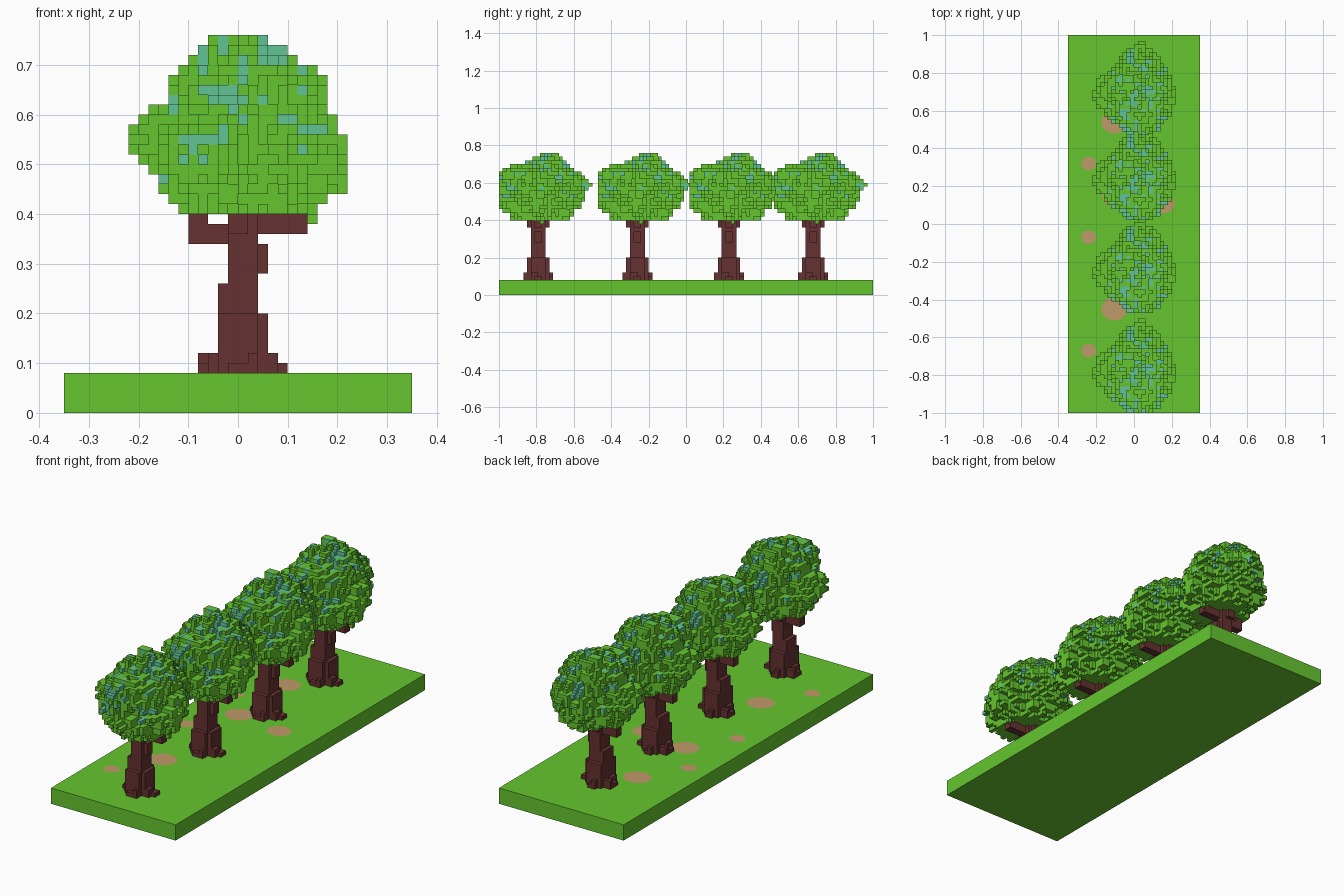
import bpy, bmesh, math, random

if "Cube" in bpy.data.objects:
    bpy.data.objects.remove(bpy.data.objects["Cube"])

random.seed(8)
V = 0.02                                  # voxel size


def material(name, rgb):
    m = bpy.data.materials.new(name)
    m.diffuse_color = (*rgb, 1)
    m.use_nodes = True
    m.node_tree.nodes["Principled BSDF"].inputs["Base Color"].default_value = m.diffuse_color
    return m


GREEN = material("leaf and grass green", (0.130, 0.565, 0.028))
TEAL = material("teal leaf", (0.120, 0.560, 0.300))
BROWN = material("bark brown", (0.132, 0.031, 0.031))
DIRT = material("dirt tan", (0.530, 0.325, 0.143))


def add_object(name, mesh, loc=(0, 0, 0)):
    ob = bpy.data.objects.new(name, mesh)
    ob.location = loc
    bpy.context.collection.objects.link(ob)
    return ob


def fill(vox, lo, hi, mat=0):
    for i in range(lo[0], hi[0]):
        for j in range(lo[1], hi[1]):
            for k in range(lo[2], hi[2]):
                vox[(i, j, k)] = mat


def exposed(vox):
    """Every open voxel side as (voxel, axis, side)."""
    for p in vox:
        for ax in range(3):
            for side in (0, 1):
                q = list(p)
                q[ax] += 2 * side - 1
                if tuple(q) not in vox:
                    yield p, ax, side


def voxel_mesh(name, vox, mats):
    """Mesh of the exposed faces of a set of voxels."""
    verts, faces, idx = {}, [], []
    for p, ax, side in exposed(vox):
        u, w = (ax + 1) % 3, (ax + 2) % 3
        ring = []
        for a, b in ((0, 0), (1, 0), (1, 1), (0, 1)):
            c = list(p)
            c[ax] += side
            c[u] += a
            c[w] += b
            ring.append(verts.setdefault(tuple(c), len(verts)))
        faces.append(ring if side else ring[::-1])
        idx.append(vox[p])
    me = bpy.data.meshes.new(name)
    me.from_pydata([[c * V for c in v] for v in verts], [], faces)
    for m in mats:
        me.materials.append(m)
    for poly, mat in zip(me.polygons, idx):
        poly.material_index = mat
    return me


# Trunk: stacked blocks, roots and stub branches (voxel units)
trunk = {}
for lo, hi in (
    ((-2, -3, 4), (2, 3, 10)), ((-2, -2, 10), (2, 2, 13)), ((2, -2, 4), (3, 2, 10)),
    ((-1, -2, 13), (2, 2, 22)),
    ((-4, -1, 4), (5, 1, 5)), ((-3, -2, 4), (4, 0, 6)), ((-4, 1, 4), (-2, 2, 6)),
    ((-1, -4, 4), (1, 4, 5)), ((1, -4, 4), (2, -2, 6)), ((-1, 2, 4), (0, 4, 6)),
    ((-5, -1, 17), (-1, 1, 19)), ((-5, -1, 19), (-3, 1, 22)),
    ((2, -1, 18), (7, 1, 20)), ((2, -1, 14), (3, 1, 17)), ((-1, -3, 18), (1, 3, 21)),
):
    fill(trunk, lo, hi)

# Crown: overlapping lobes (centre, radii) with leaf twigs sprouting outwards
LOBES = (
    ((1.3, 0.5, 26.0), (9.0, 10.0, 8.0)),      # main mass
    ((0.0, 3.0, 30.5), (7.0, 7.0, 7.0)),       # top
    ((-4.0, 1.0, 27.5), (6.3, 6.0, 4.2)),      # left bulge
    ((1.5, 6.0, 28.0), (5.8, 7.4, 5.8)),       # back bulge
    ((1.0, -4.5, 30.5), (6.0, 5.2, 4.5)),      # front shoulder
    ((4.0, 1.5, 31.0), (5.0, 5.5, 4.5)),       # right shoulder
)


def dist(p):
    return min(sum(abs((p[a] + 0.5 - c[a]) / r[a]) ** 2.1 for a in range(3)) ** (1 / 2.1)
               for c, r in LOBES)


core = {(i, j, k): 0 for i in range(-12, 13) for j in range(-13, 16)
        for k in range(20, 39) if dist((i, j, k)) < 0.78}
crown = dict(core)
for lo, hi in (                                # tips and larger side lumps
    ((-11, 0, 27), (-8, 2, 29)), ((9, -1, 22), (11, 1, 25)), ((-3, 4, 34), (0, 6, 38)),
    ((0, 10, 29), (3, 14, 31)), ((1, 13, 29), (3, 15, 30)), ((6, 1, 31), (9, 3, 33)),
    ((-1, -2, 19), (1, 2, 20)), ((7, 1, 19), (8, 2, 20)), ((-3, 10, 26), (-1, 12, 29)),
    ((3, 10, 27), (5, 12, 28)),
):
    fill(crown, lo, hi)
sides = list(exposed(core))
for p, ax, side in random.sample(sides, int(len(sides) * 0.52)):
    size = [random.choice((1, 1, 1, 2)) for _ in range(3)]
    size[ax] = random.choice((2, 3, 4, 5))
    lo = list(p)
    lo[ax] -= 0 if side else size[ax] - 1
    chance = max(0, min(1, (p[2] - 24) / 6)) * 0.27
    mat = 1 if random.random() < chance else 0
    block = {}
    fill(block, lo, [lo[a] + size[a] for a in range(3)], mat)
    crown.update({q: m for q, m in block.items()
                  if dist(q) < 1.06 and q[2] >= 20 and q[1] >= -10})

trunk_mesh = voxel_mesh("trunk", trunk, [BROWN])
crown_mesh = voxel_mesh("crown", crown, [GREEN, TEAL])

# Row of four identical trees
for n, y in enumerate((-0.80, -0.27, 0.22, 0.67)):
    add_object(f"trunk_{n + 1}", trunk_mesh, (0, y + 0.01, 0))
    add_object(f"crown_{n + 1}", crown_mesh, (0, y, 0))

# Grass slab with flush dirt patches cut into its top
bm = bmesh.new()
H = 0.08
corners = ((-0.35, -1), (0.35, -1), (0.35, 1), (-0.35, 1))
low = [bm.verts.new((x, y, 0)) for x, y in corners]
top = [bm.verts.new((x, y, H)) for x, y in corners]
bm.faces.new(low[::-1])
for a in range(4):
    b = (a + 1) % 4
    bm.faces.new((low[a], low[b], top[b], top[a]))
outline = [bm.edges.get((top[a], top[(a + 1) % 4])) for a in range(4)]
rings = []
for x, y, r in (
    (-0.24, -0.67, 0.04), (-0.105, -0.45, 0.068), (-0.24, -0.07, 0.04),
    (-0.10, 0.15, 0.068), (0.155, 0.11, 0.06), (-0.24, 0.32, 0.04), (-0.105, 0.54, 0.068),
):
    angles = [2 * math.pi * s / 20 for s in range(20)]
    ring = [bm.verts.new((x + r * math.cos(t), y + 0.9 * r * math.sin(t), H)) for t in angles]
    outline += [bm.edges.new((ring[s], ring[(s + 1) % 20])) for s in range(20)]
    rings.append(ring)
bmesh.ops.triangle_fill(bm, edges=outline, use_beauty=True, normal=(0, 0, 1))
for ring in rings:
    bm.faces.new(ring).material_index = 1
for f in bm.faces:
    f.normal_update()
    if f.calc_center_median().z > H - 0.001 and f.normal.z < 0:
        f.normal_flip()
slab = bpy.data.meshes.new("grass_slab")
bm.to_mesh(slab)
bm.free()
slab.materials.append(GREEN)
slab.materials.append(DIRT)
add_object("grass_slab", slab)
